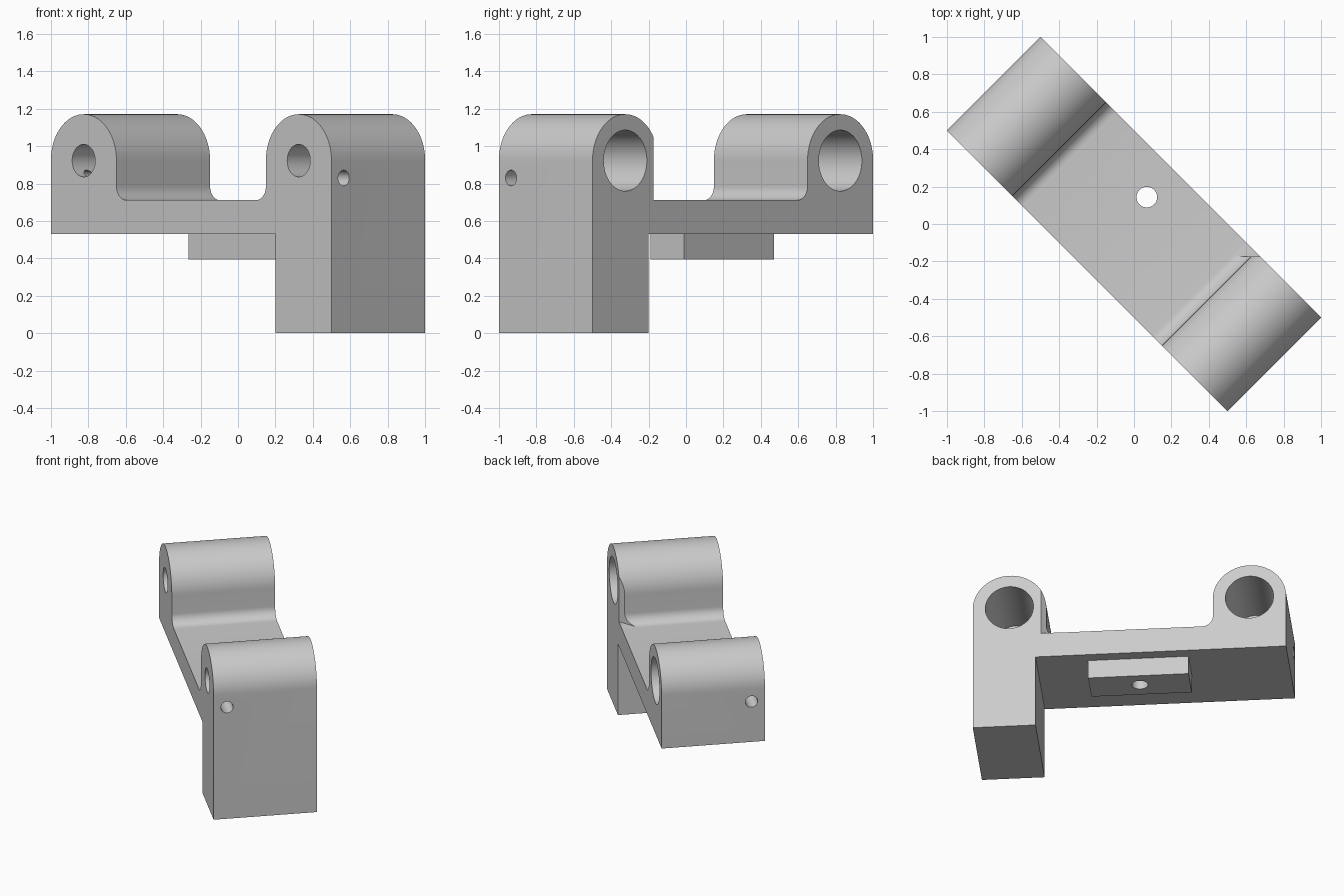
import bpy, bmesh
from math import pi, cos, sin, radians
from mathutils import Matrix, Vector

cube = bpy.data.objects.get("Cube")
if cube:
    bpy.data.objects.remove(cube, do_unlink=True)

grey = bpy.data.materials.new("light grey")
grey.use_nodes = True
colour = (0.6, 0.6, 0.6, 1)
grey.diffuse_color = colour
grey.node_tree.nodes["Principled BSDF"].inputs["Base Color"].default_value = colour

# The bracket is drawn lengthwise along x, then turned diagonally
TURN = Matrix.Rotation(radians(-45), 4, 'Z')
HALF_L, HALF_W = 1.061, 0.354
BOSS_X, BOSS_Z, BOSS_R = 0.813, 0.923, 0.248
PLATE_LOW, PLATE_TOP, FILLET = 0.53, 0.711, 0.075


def finish(bm, name, matrix=TURN):
    bm.transform(matrix)
    bmesh.ops.recalc_face_normals(bm, faces=bm.faces)
    mesh = bpy.data.meshes.new(name)
    bm.to_mesh(mesh)
    bm.free()
    mesh.materials.append(grey)
    obj = bpy.data.objects.new(name, mesh)
    bpy.context.collection.objects.link(obj)
    return obj


def box(name, low, high, matrix=TURN):
    bm = bmesh.new()
    low, high = Vector(low), Vector(high)
    bmesh.ops.create_cube(bm, size=1, matrix=Matrix.Translation((low + high) / 2)
                          @ Matrix.Diagonal((*(high - low), 1)))
    return finish(bm, name, matrix)


def rod(name, start, end, radius, sides=48):
    start, end = Vector(start), Vector(end)
    axis = end - start
    bm = bmesh.new()
    bmesh.ops.create_cone(bm, cap_ends=True, segments=sides, radius1=radius,
                          radius2=radius, depth=axis.length,
                          matrix=Matrix.Translation((start + end) / 2)
                          @ axis.to_track_quat('Z', 'Y').to_matrix().to_4x4())
    return finish(bm, name)


def arc(cx, cz, r, a0, a1, steps):
    angles = [a0 + (a1 - a0) * i / steps for i in range(steps + 1)]
    return [(cx + r * cos(a), cz + r * sin(a)) for a in angles]


# Side profile: leg, boss, fillet, plate, fillet, boss
fx = BOSS_X - BOSS_R - FILLET
profile = [(0.636, PLATE_LOW), (0.636, 0), (HALF_L, 0)]
profile += arc(BOSS_X, BOSS_Z, BOSS_R, 0, pi, 40)
profile += arc(fx, PLATE_TOP + FILLET, FILLET, 0, -pi / 2, 10)
profile += arc(-fx, PLATE_TOP + FILLET, FILLET, -pi / 2, -pi, 10)
profile += arc(-BOSS_X, BOSS_Z, BOSS_R, 0, pi, 40)
profile += [(-HALF_L, PLATE_LOW)]

bm = bmesh.new()
face = bm.faces.new([bm.verts.new((x, -HALF_W, z)) for x, z in profile])
grown = bmesh.ops.extrude_face_region(bm, geom=[face], use_keep_orig=True)
bmesh.ops.translate(bm, vec=(0, 2 * HALF_W, 0),
                    verts=[g for g in grown["geom"] if isinstance(g, bmesh.types.BMVert)])
bracket = finish(bm, "bracket")


def combine(tool, operation='DIFFERENCE'):
    tool.hide_render = True
    mod = bracket.modifiers.new(tool.name, 'BOOLEAN')
    mod.object, mod.operation, mod.solver = tool, operation, 'EXACT'
    bpy.context.view_layer.objects.active = bracket
    bpy.ops.object.modifier_apply(modifier=mod.name)
    bpy.data.objects.remove(tool, do_unlink=True)


# Mounting pad under the plate, with a through hole
combine(box("mounting_pad", (-0.393, 0.02, 0.395), (0.287, 0.273, 0.6)), 'UNION')
combine(rod("pad_hole", (-0.053, 0.15, 0.2), (-0.053, 0.15, 1), 0.055))

# Stepped bores through each boss and a set screw hole from each end
for side in (-1, 1):
    x = side * BOSS_X
    combine(rod("wide_bore", (x, -0.177, BOSS_Z), (x, 0.5, BOSS_Z), 0.163, 64))
    combine(rod("narrow_bore", (x, -0.5, BOSS_Z), (x, -0.1, BOSS_Z), 0.087))
    combine(rod("screw_hole", (side * 1.2, -0.262, 0.83), (side * 0.8, -0.262, 0.83), 0.042, 32))

# Clearance cut across the inner rear corner of the taller boss
combine(box("corner_cut", (0.4, -0.173, PLATE_TOP + 0.001), (1, 0.3, 1.5), Matrix.Identity(4)))

bpy.ops.object.select_all(action='DESELECT')
bracket.select_set(True)
bpy.context.view_layer.objects.active = bracket
bpy.ops.object.shade_smooth_by_angle(angle=radians(30))
